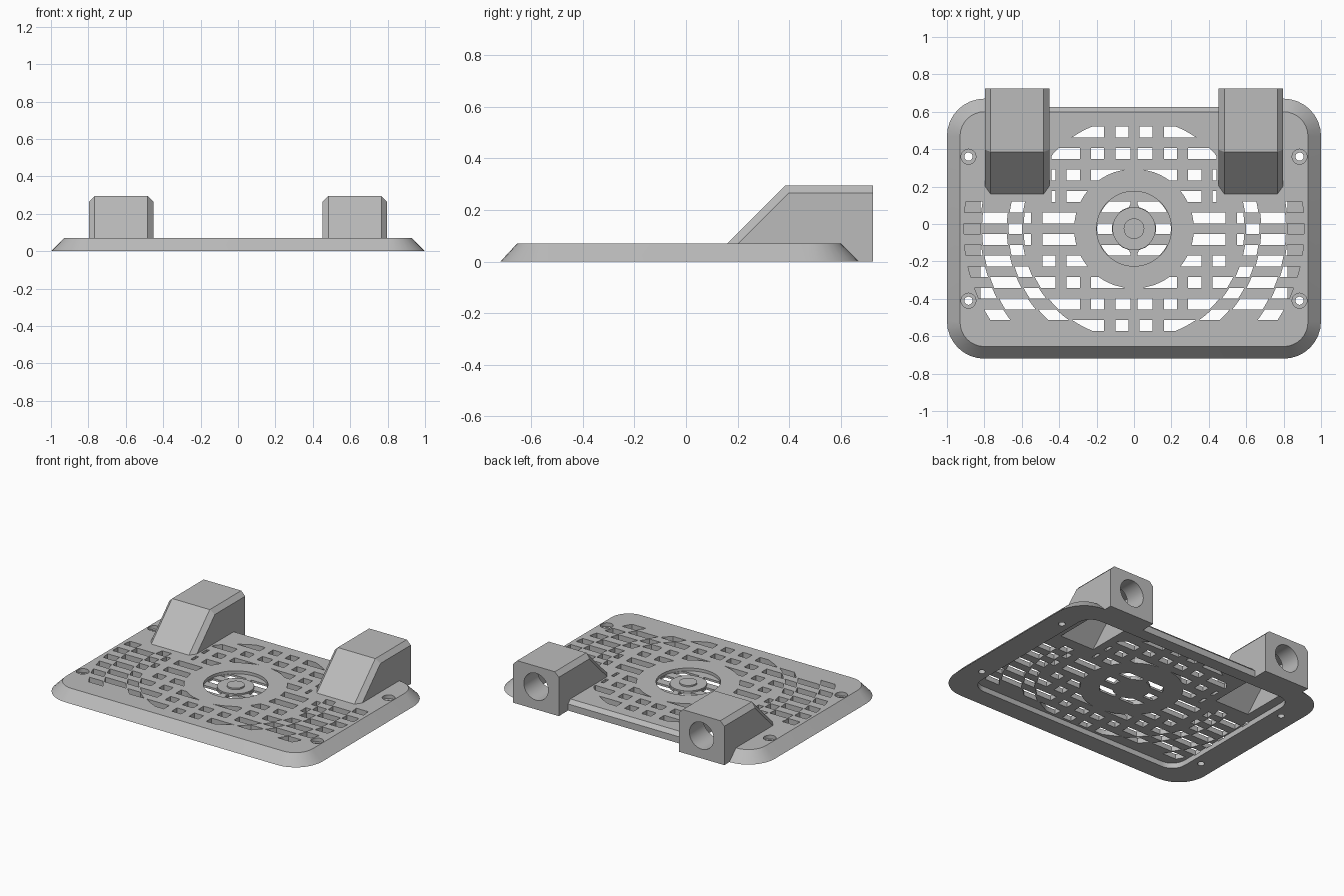
import bpy, bmesh, math

cube = bpy.data.objects.get("Cube")
if cube:
    bpy.data.objects.remove(cube, do_unlink=True)

grey = bpy.data.materials.new("plain grey")
grey.use_nodes = True
COLOUR = (0.5, 0.5, 0.5, 1)
grey.diffuse_color = COLOUR
grey.node_tree.nodes["Principled BSDF"].inputs["Base Color"].default_value = COLOUR

TOP, FLOOR, CY = 0.07, 0.036, -0.025   # plate height, pocket roof, grille centre


def make(name, bm):
    bmesh.ops.recalc_face_normals(bm, faces=bm.faces)
    mesh = bpy.data.meshes.new(name)
    bm.to_mesh(mesh)
    bm.free()
    mesh.materials.append(grey)
    obj = bpy.data.objects.new(name, mesh)
    bpy.context.collection.objects.link(obj)
    return obj


def loft(bm, lower, upper):
    """Closed solid between two matching rings of points."""
    a = [bm.verts.new(p) for p in lower]
    b = [bm.verts.new(p) for p in upper]
    bm.faces.new(a[::-1])
    bm.faces.new(b)
    for i in range(len(a)):
        j = (i + 1) % len(a)
        bm.faces.new((a[i], a[j], b[j], b[i]))


def prism(bm, outline, z0, z1):
    loft(bm, [(x, y, z0) for x, y in outline], [(x, y, z1) for x, y in outline])


def side_prism(bm, profile, x0, x1):
    loft(bm, [(x0, y, z) for y, z in profile], [(x1, y, z) for y, z in profile])


def rounded(hx, y0, y1, r, z, steps=8):
    pts = []
    corners = ((hx - r, y1 - r), (r - hx, y1 - r), (r - hx, y0 + r), (hx - r, y0 + r))
    for k, (cx, cy) in enumerate(corners):
        for i in range(steps + 1):
            t = math.pi / 2 * (k + i / steps)
            pts.append((cx + r * math.cos(t), cy + r * math.sin(t), z))
    return pts


def circle(cx, cy, r, n=32):
    return [(cx + r * math.cos(math.tau * i / n), cy + r * math.sin(math.tau * i / n))
            for i in range(n)]


def combine(target, tool, operation):
    """Apply a boolean and remove the tool."""
    mod = target.modifiers.new("cut", "BOOLEAN")
    mod.operation, mod.solver, mod.object = operation, "EXACT", tool
    tool.hide_render = True
    graph = bpy.context.evaluated_depsgraph_get()
    mesh = bpy.data.meshes.new_from_object(target.evaluated_get(graph))
    target.modifiers.clear()
    target.data = mesh
    bpy.data.objects.remove(tool, do_unlink=True)


# Plate with sloping sides
bm = bmesh.new()
loft(bm, rounded(1, -0.72, 0.67, 0.2, 0), rounded(0.93, -0.655, 0.6, 0.13, TOP))
plate = make("grille_plate", bm)

# Back edge trimmed between the housings
bm = bmesh.new()
prism(bm, [(-0.47, 0.625), (0.47, 0.625), (0.47, 0.9), (-0.47, 0.9)], -0.1, 0.2)
combine(plate, make("back_trim", bm), "DIFFERENCE")

# Sloped housings with chamfered upper edges
for side in (-1, 1):
    bm = bmesh.new()
    side_prism(bm, [(0.13, 0.04), (0.385, 0.295), (0.725, 0.295),
                    (0.725, 0), (0.55, 0), (0.55, 0.04)],
               side * 0.625 - 0.172, side * 0.625 + 0.172)
    edges = []
    for e in bm.edges:
        mid = (e.verts[0].co + e.verts[1].co) / 2
        along = abs(e.verts[0].co.x - e.verts[1].co.x) < 0.01
        if along and (mid.z > 0.29 or (mid.y < 0.3 and mid.z > 0.1)):
            edges.append(e)
    bmesh.ops.bevel(bm, geom=edges, offset=0.03, segments=1, affect="EDGES")
    combine(plate, make("housing", bm), "UNION")

# Shallow pocket underneath
bm = bmesh.new()
loft(bm, rounded(0.82, -0.59, 0.54, 0.1, -0.1), rounded(0.82, -0.59, 0.54, 0.1, FLOOR))
combine(plate, make("pocket", bm), "DIFFERENCE")

# Hollow housings, open below, with a round hole in the back
for side in (-1, 1):
    x = side * 0.625
    bm = bmesh.new()
    side_prism(bm, [(0.19, 0.03), (0.41, 0.25), (0.6, 0.25), (0.53, 0.03)],
               x - 0.13, x + 0.13)
    combine(plate, make("cavity", bm), "DIFFERENCE")
    bm = bmesh.new()
    ring = circle(x, 0.155, 0.092)
    loft(bm, [(px, 0.5, pz) for px, pz in ring], [(px, 0.8, pz) for px, pz in ring])
    combine(plate, make("back_hole", bm), "DIFFERENCE")

# Countersunk screw holes
for radius, low in ((0.04, 0.045), (0.022, -0.1)):
    bm = bmesh.new()
    for x in (-0.885, 0.885):
        for y in (-0.41, 0.36):
            prism(bm, circle(x, y, radius, 20), low, 0.2)
    combine(plate, make("screw_holes", bm), "DIFFERENCE")

# Round grooves around the centre
for inner, outer, depth in ((0.115, 0.2, 0.02), (0.055, 0.115, 0.01)):
    bm = bmesh.new()
    prism(bm, circle(0, CY, outer, 48), TOP - depth, 0.2)
    groove = make("groove", bm)
    bm = bmesh.new()
    prism(bm, circle(0, CY, inner, 48), -0.1, 0.3)
    combine(groove, make("groove_core", bm), "DIFFERENCE")
    combine(plate, groove, "DIFFERENCE")

# Slots: rows clipped to rings, alternate rings use alternate rows
PITCH, HALF = 0.115, 0.029


def arc_x(r, y):
    return math.sqrt(max(r * r - y * y, 0))


def slot(bm, row, r0, r1, low=0.02, high=2.0):
    ys = [row - HALF + 2 * HALF * i / 4 for i in range(5)]
    left = [(max(arc_x(r0, y), low), y) for y in ys]
    right = [(min(arc_x(r1, y), high), y) for y in ys]
    if min(b[0] - a[0] for a, b in zip(left, right)) < 0.005:
        return
    for s in (-1, 1):
        prism(bm, [(s * x, y + CY) for x, y in left + right[::-1]], 0.03, 0.2)


bm = bmesh.new()
for k in range(-5, 5):
    row = (k + 0.5) * PITCH
    level = abs(k + 0.5) - 0.5
    # Middle ring, broken by stepped ribs
    first = 0.13 * (4 - level)
    limit = 0.44 if row > 0.12 else 2.0
    low = 0.03 if level == 4 else 0.0
    ribs = [first, first + 0.13]
    starts = [max(low, 0.02)] + [r + 0.03 for r in ribs if r > 0.01]
    ends = [r - 0.03 for r in ribs if r > 0.01] + [limit]
    for a, b in zip(starts, ends):
        slot(bm, row, 0.32, 0.59, a, min(b, limit))
    # Outer ring
    if row < 0.1 and level < 4:
        slot(bm, row, 0.68, 0.812)
for k in range(-4, 2):
    row = k * PITCH
    slot(bm, row, 0.6, 0.67)
    slot(bm, row, 0.822, 0.91)
for k in (-1, 0, 1):
    slot(bm, k * PITCH, 0.118, 0.197)
combine(plate, make("slots", bm), "DIFFERENCE")

# Smooth the rounded walls, keep the edges sharp
bpy.ops.object.select_all(action="DESELECT")
plate.select_set(True)
bpy.context.view_layer.objects.active = plate
bpy.ops.object.shade_smooth_by_angle(angle=math.radians(25))
